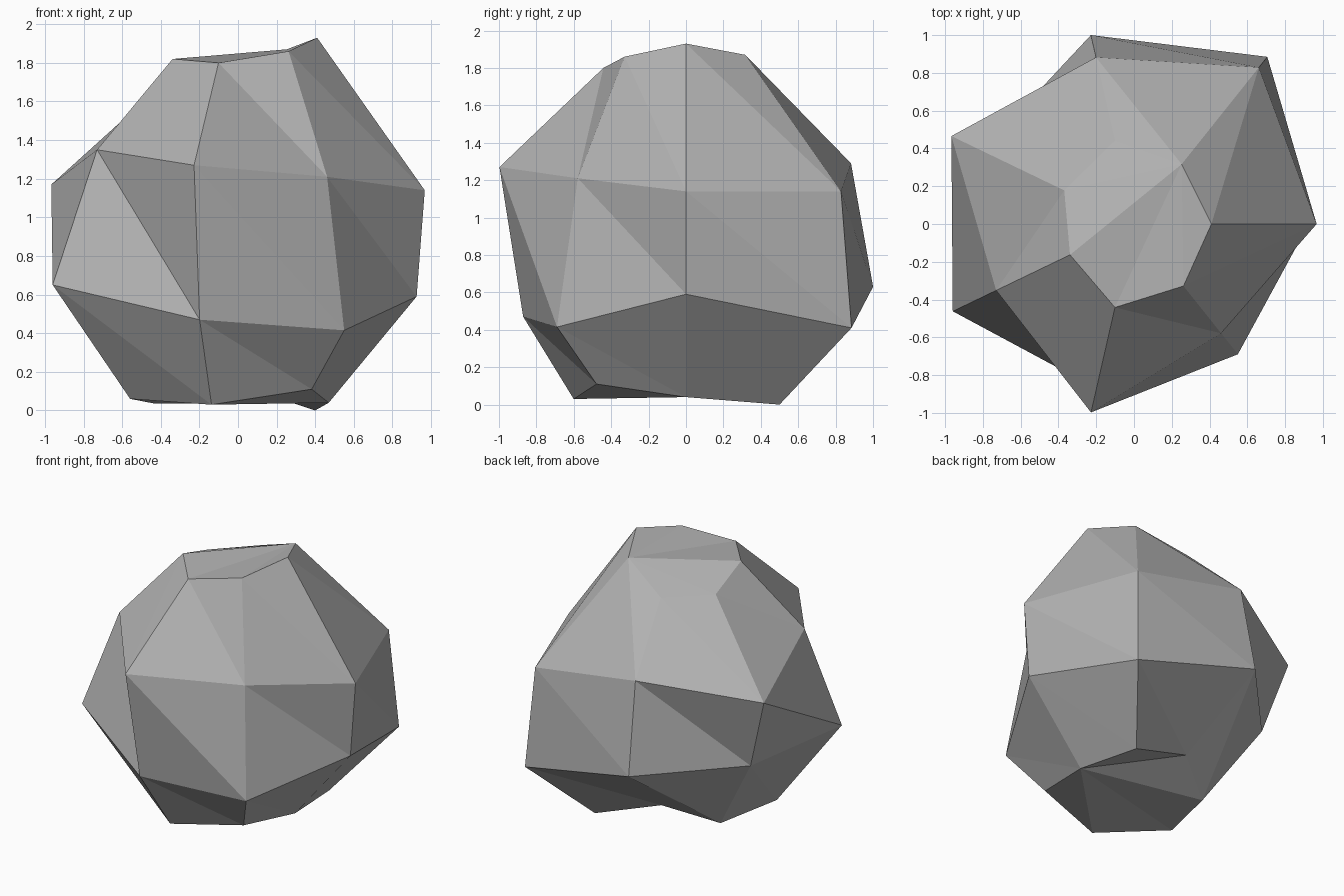
import bpy
import bmesh
import math

if "Cube" in bpy.data.objects:
    bpy.data.objects.remove(bpy.data.objects["Cube"])

SIDES = 7

# Each ring of the boulder, top to bottom: (distance from axis, height) per meridian
rings = [
    [(.41, 1.93), (.405, 1.87), (.453, 1.715), (.41, 1.71), (.376, 1.82), (.453, 1.80), (.42, 1.86)],
    [(.967, 1.14), (1.06, 1.14), (.905, 1.29), (1.073, 1.17), (.81, 1.35), (1.023, 1.27), (.74, 1.21)],
    [(.925, .59), (1.132, .41), (1.026, .63), (.89, .63), (1.065, .65), (.893, .47), (.882, .415)],
    [(.47, .04), (.64, .0), (.44, .165), (.476, .035), (.62, .06), (.616, .03), (.612, .11)],
]

bm = bmesh.new()
loops = []
for ring in rings:
    loop = []
    for i, (r, z) in enumerate(ring):
        a = 2 * math.pi * i / SIDES
        loop.append(bm.verts.new((r * math.cos(a), r * math.sin(a), z)))
    loops.append(loop)

# Faceted sides: two triangles between neighbouring meridians
for up, low in zip(loops, loops[1:]):
    for i in range(SIDES):
        j = (i + 1) % SIDES
        bm.faces.new((up[i], low[i], low[j]))
        bm.faces.new((up[i], low[j], up[j]))


# Uneven caps, fanned from one corner
def cap(loop, start, flip):
    order = loop[start:] + loop[:start]
    for k in range(1, SIDES - 1):
        tri = (order[0], order[k], order[k + 1])
        bm.faces.new(tri[::-1] if flip else tri)


cap(loops[0], 1, False)
cap(loops[-1], 0, True)

mesh = bpy.data.meshes.new("boulder")
bm.to_mesh(mesh)
bm.free()

# Plain grey stone
stone = bpy.data.materials.new("grey stone")
stone.diffuse_color = (.45, .45, .45, 1)
stone.use_nodes = True
stone.node_tree.nodes["Principled BSDF"].inputs["Base Color"].default_value = stone.diffuse_color
mesh.materials.append(stone)

boulder = bpy.data.objects.new("boulder", mesh)
bpy.context.collection.objects.link(boulder)
